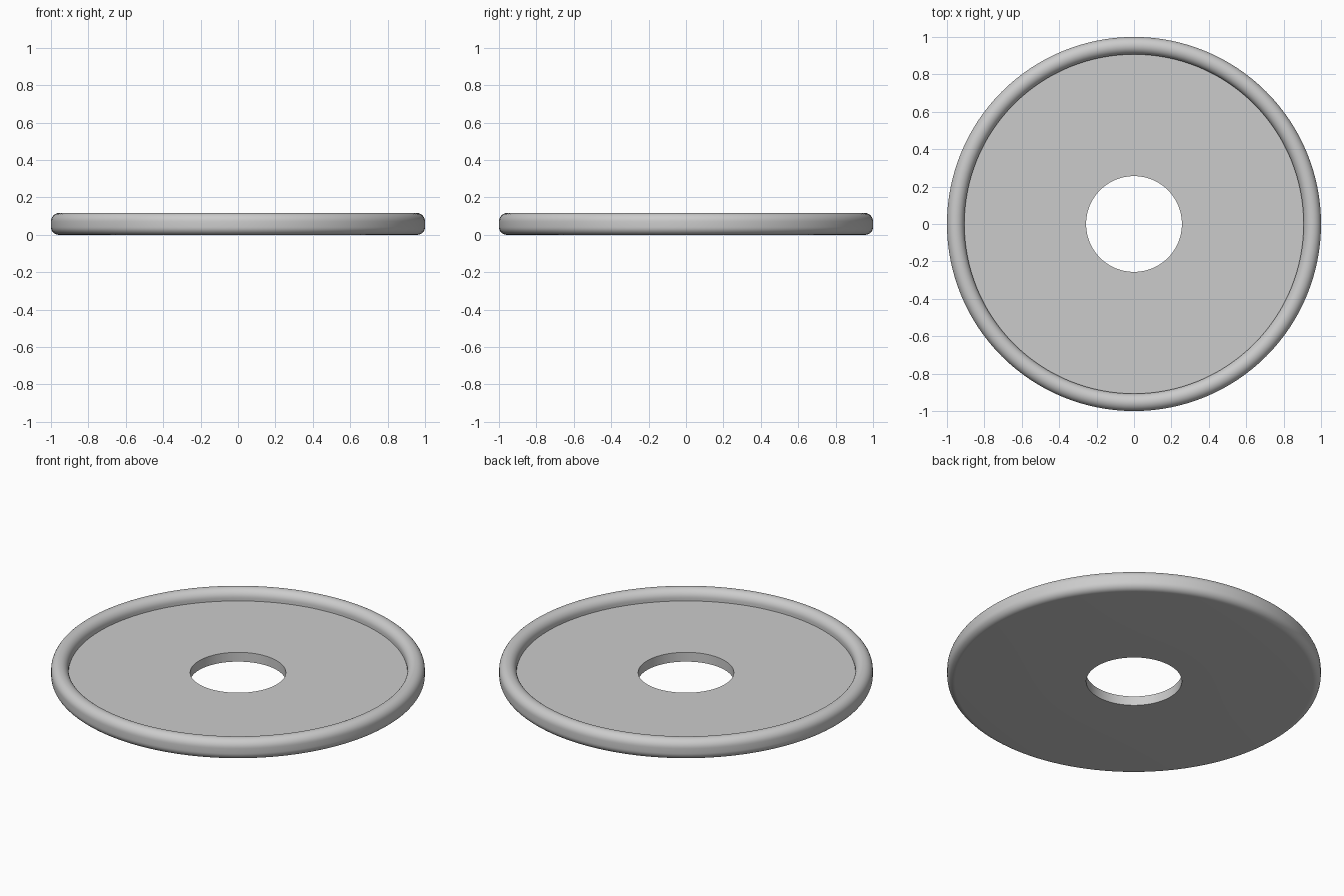
import bpy
import math

cube = bpy.data.objects.get("Cube")
if cube:
    bpy.data.objects.remove(cube, do_unlink=True)

SEGMENTS = 128
HOLE, OUTER, INNER = 0.256, 1.0, 0.907
HEIGHT, PLATE_TOP = 0.118, 0.055
ROLL = (OUTER - INNER) / 2
FILLET = 0.042

grey = bpy.data.materials.new("light_grey")
grey.use_nodes = True
colour = (0.6, 0.6, 0.6, 1)
grey.diffuse_color = colour
grey.node_tree.nodes["Principled BSDF"].inputs["Base Color"].default_value = colour


def arc(cx, cz, radius, start, end, steps):
    """Points on a circular arc in the radius-height plane."""
    angles = [math.radians(start + (end - start) * i / steps) for i in range(steps + 1)]
    return [(cx + radius * math.cos(a), cz + radius * math.sin(a)) for a in angles]


def lathe(name, profile):
    """Revolve a closed counter-clockwise profile around z."""
    n = len(profile)
    verts, faces = [], []
    for s in range(SEGMENTS):
        a = math.tau * s / SEGMENTS
        verts += [(r * math.cos(a), r * math.sin(a), z) for r, z in profile]
        t = (s + 1) % SEGMENTS
        for i in range(n):
            j = (i + 1) % n
            faces.append((s * n + i, t * n + i, t * n + j, s * n + j))
    mesh = bpy.data.meshes.new(name)
    mesh.from_pydata(verts, [], faces)
    mesh.materials.append(grey)
    obj = bpy.data.objects.new(name, mesh)
    bpy.context.collection.objects.link(obj)
    bpy.ops.object.select_all(action="DESELECT")
    obj.select_set(True)
    bpy.context.view_layer.objects.active = obj
    bpy.ops.object.shade_smooth_by_angle(angle=math.radians(35))
    return obj


# Flat plate with a central hole and a rolled rim, as one turned body
profile = [(HOLE, PLATE_TOP), (HOLE, 0)]
profile += arc(OUTER - FILLET, FILLET, FILLET, -90, 0, 8)
profile += arc(OUTER - ROLL, HEIGHT - ROLL, ROLL, 0, 180, 16)
profile += [(INNER, PLATE_TOP)]
lathe("rimmed_disc", profile)
